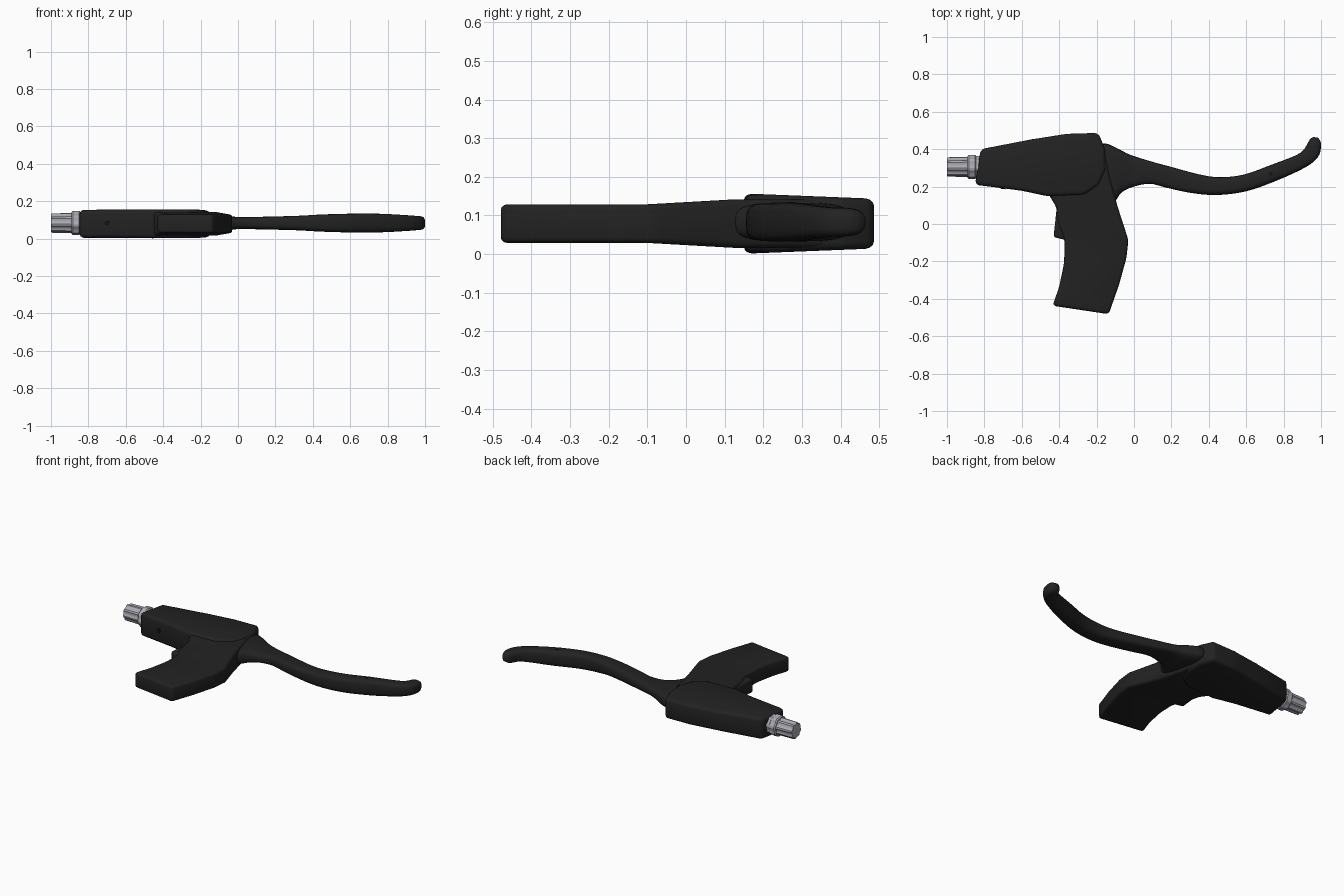
import bpy, bmesh, math
from mathutils import Vector

if "Cube" in bpy.data.objects:
    bpy.data.objects.remove(bpy.data.objects["Cube"])

ZC = 0.079  # mid-plane of the whole lever assembly


def material(name, rgb):
    m = bpy.data.materials.new(name)
    m.diffuse_color = (*rgb, 1)
    m.use_nodes = True
    m.node_tree.nodes["Principled BSDF"].inputs["Base Color"].default_value = m.diffuse_color
    return m


BLACK = material("black plastic", (0.016, 0.016, 0.016))
METAL = material("brushed metal", (0.40, 0.40, 0.45))
HOLE = material("deep black", (0.006, 0.006, 0.006))


def finish(name, bm, mat, angle=40):
    bmesh.ops.recalc_face_normals(bm, faces=bm.faces)
    me = bpy.data.meshes.new(name)
    bm.to_mesh(me)
    bm.free()
    ob = bpy.data.objects.new(name, me)
    bpy.context.collection.objects.link(ob)
    me.materials.append(mat)
    bpy.ops.object.select_all(action='DESELECT')
    ob.select_set(True)
    bpy.context.view_layer.objects.active = ob
    bpy.ops.object.shade_smooth_by_angle(angle=math.radians(angle))
    return ob


def plate(name, outline, half, bevel, cuts=()):
    """Rounded slab from a top outline; half(y) gives its half thickness."""
    bm = bmesh.new()
    f = bm.faces.new([bm.verts.new((x, y, -1)) for x, y in outline])
    ext = bmesh.ops.extrude_face_region(bm, geom=[f])
    for v in ext["geom"]:
        if isinstance(v, bmesh.types.BMVert):
            v.co.z = 1
    h0 = half(0.15)
    for v in bm.verts:
        v.co.z *= h0
    bmesh.ops.bevel(bm, geom=bm.edges[:], offset=bevel, segments=3, profile=0.5,
                    affect='EDGES', clamp_overlap=True)
    for y in cuts:
        bmesh.ops.bisect_plane(bm, geom=bm.verts[:] + bm.edges[:] + bm.faces[:],
                               plane_co=(0, y, 0), plane_no=(0, 1, 0))
    for v in bm.verts:
        v.co.z = ZC + v.co.z * half(v.co.y) / h0
    return finish(name, bm, BLACK)


def catmull(a, b, c, d, t):
    return 0.5 * (2 * b + (c - a) * t + (2 * a - 5 * b + 4 * c - d) * t * t
                  + (3 * b - a - 3 * c + d) * t ** 3)


def turned(name, stations, n, flute, mat):
    """Solid around the cable axis; stations are (x, radius)."""
    bm = bmesh.new()
    rings = []
    for x, r in stations:
        ring = []
        for i in range(n):
            a = 2 * math.pi * (i + 0.5) / n
            rr = r * (flute if i % 4 >= 2 else 1)
            ring.append(bm.verts.new((x, 0.305 + rr * math.cos(a), 0.083 + rr * math.sin(a))))
        rings.append(ring)
    for p, q in zip(rings, rings[1:]):
        for i in range(n):
            bm.faces.new((p[i], p[(i + 1) % n], q[(i + 1) % n], q[i]))
    bm.faces.new(rings[0])
    bm.faces.new(rings[-1])
    return finish(name, bm, mat, 25)


# Housing: thick tapered block holding the cable and pivot
plate("housing",
      [(-0.85, 0.21), (-0.82, 0.40), (-0.55, 0.452), (-0.36, 0.482), (-0.19, 0.487),
       (-0.155, 0.40), (-0.15, 0.29), (-0.19, 0.205), (-0.27, 0.155), (-0.46, 0.148),
       (-0.60, 0.178)],
      lambda y: 0.078 - max(0, y - 0.15) * 0.04, 0.022)


# Grip bracket: curved arm running down from the housing
def arm_half(y):
    return 0.05 + 0.013 * min(1, max(0, (y + 0.1) / 0.23))


plate("grip_bracket",
      [(-0.435, -0.437), (-0.40, -0.335), (-0.374, -0.21), (-0.37, -0.09), (-0.405, 0.0),
       (-0.415, 0.09), (-0.46, 0.165), (-0.40, 0.30), (-0.24, 0.44), (-0.175, 0.455),
       (-0.125, 0.24), (-0.09, 0.10), (-0.03, -0.085), (-0.04, -0.18), (-0.08, -0.325),
       (-0.135, -0.482)],
      arm_half, 0.018, (-0.1, 0.02, 0.13))

# Small stop tab on the inside of the bracket
plate("stop_tab",
      [(-0.43, -0.07), (-0.413, 0.09), (-0.34, 0.09), (-0.34, -0.092)],
      lambda y: 0.045, 0.012)

# Lever blade: loft through (upper edge, lower edge, half thickness) stations
stations = [(-0.20, .42, -.16, .12, .050), (-.15, .43, -.105, .12, .050),
            (-.09, .405, -.065, .17, .045), (-.02, .37, 0, .20, .033),
            (.09, .335, .085, .215, .033), (.20, .305, .17, .195, .035),
            (.35, .265, .30, .167, .039), (.46, .250, .44, .155, .046),
            (.59, .265, .60, .175, .050), (.73, .315, .77, .235, .050),
            (.86, .365, .92, .305, .043), (.905, .395, .985, .36, .038),
            (.93, .435, 1.0, .415, .036), (.943, .455, .995, .445, .028),
            (.96, .465, .982, .462, .012)]
pts = [Vector(s) for s in stations]
pts = [pts[0]] + pts + [pts[-1]]
path = []
for k in range(1, len(pts) - 2):
    for j in range(4):
        path.append(catmull(*pts[k - 1:k + 3], j / 4))
path.append(pts[-1])
bm = bmesh.new()
N = 24
rings = []
for ux, uy, lx, ly, h in path:
    ring = []
    for i in range(N):
        a = 2 * math.pi * i / N
        c, s = math.cos(a), math.sin(a)
        c = math.copysign(abs(c) ** 0.6, c)
        s = math.copysign(abs(s) ** 0.6, s)
        t = (1 + c) / 2
        ring.append(bm.verts.new((lx + (ux - lx) * t, ly + (uy - ly) * t, 0.083 + h * s)))
    rings.append(ring)
for p, q in zip(rings, rings[1:]):
    for i in range(N):
        bm.faces.new((p[i], p[(i + 1) % N], q[(i + 1) % N], q[i]))
bm.faces.new(rings[0])
bm.faces.new(rings[-1])
finish("lever_blade", bm, BLACK, 60)

# Cable adjuster: fluted barrel and lock ring
turned("adjuster_barrel", [(-1.0, .048), (-.995, .052), (-.87, .054)], 32, 0.88, METAL)
turned("lock_ring", [(-.89, .058), (-.883, .065), (-.85, .065), (-.845, .06), (-.80, .06)],
       32, 0.93, METAL)


# Small pin holes, shown as thin discs
def pin(name, loc, r, rot):
    bpy.ops.mesh.primitive_cylinder_add(vertices=16, radius=r, depth=0.006,
                                        location=loc, rotation=rot)
    ob = bpy.context.object
    ob.name = name
    ob.data.materials.append(HOLE)


pin("housing_pin_hole", (-0.70, 0.190, 0.083), 0.014, (math.pi / 2, 0, -0.13))
pin("lever_pin_hole", (0.73, 0.268, 0.132), 0.010, (0, 0, 0))
